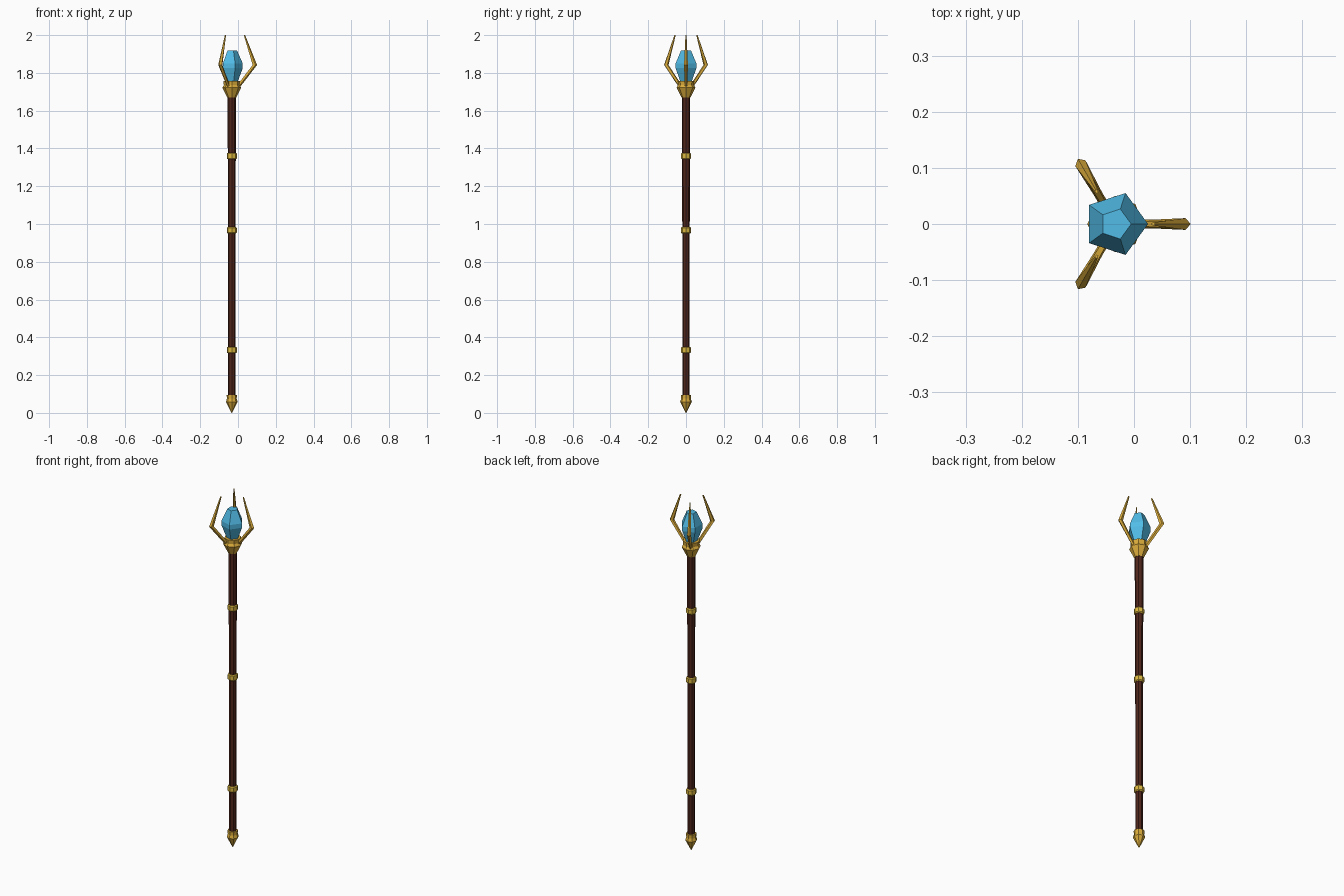
import bpy, bmesh, math
from mathutils import Vector

if "Cube" in bpy.data.objects:
    bpy.data.objects.remove(bpy.data.objects["Cube"])

CX = -0.033  # staff axis


def mat(name, c):
    m = bpy.data.materials.new(name)
    m.diffuse_color = (*c, 1)
    m.use_nodes = True
    m.node_tree.nodes["Principled BSDF"].inputs["Base Color"].default_value = m.diffuse_color
    return m


gold = mat("gold", (0.72, 0.42, 0.045))
band_gold = mat("band gold", (0.72, 0.48, 0.05))
wood = mat("dark wood", (0.078, 0.019, 0.011))
blue = mat("blue crystal", (0.09, 0.54, 0.86))


def loft(name, rings, m):
    """Skin a list of equal-length point rings with flat faces and capped ends."""
    bm = bmesh.new()
    vs = [[bm.verts.new(p) for p in r] for r in rings]
    n = len(rings[0])
    for a, b in zip(vs, vs[1:]):
        for i in range(n):
            j = (i + 1) % n
            bm.faces.new((a[i], a[j], b[j], b[i]))
    bm.faces.new(vs[0][::-1])
    bm.faces.new(vs[-1])
    bmesh.ops.recalc_face_normals(bm, faces=bm.faces)
    me = bpy.data.meshes.new(name)
    bm.to_mesh(me)
    bm.free()
    me.materials.append(m)
    ob = bpy.data.objects.new(name, me)
    bpy.context.collection.objects.link(ob)
    return ob


def turned(name, profile, n, m):
    """Faceted turned part from (radius, z) pairs."""
    return loft(name, [[(CX + r * math.cos(math.tau * i / n),
                         r * math.sin(math.tau * i / n), z)
                        for i in range(n)] for r, z in profile], m)


# shaft
turned("shaft", [(0.019, 0.07), (0.019, 0.8), (0.021, 1.3), (0.022, 1.69)], 8, wood)

# bands round the shaft
for k, z in enumerate((0.333, 0.967, 1.36)):
    turned(f"band_{k + 1}", [(0.022, z - 0.017), (0.0265, z - 0.012),
                             (0.0265, z + 0.012), (0.022, z + 0.017)], 8, band_gold)

# pointed foot
turned("foot_spike", [(0.002, 0.0), (0.031, 0.058), (0.026, 0.075), (0.027, 0.095)], 8, gold)

# flared socket
turned("socket", [(0.024, 1.67), (0.05, 1.722), (0.042, 1.735), (0.044, 1.757)], 8, gold)

# five-sided crystal
turned("crystal", [(0.028, 1.745), (0.058, 1.825), (0.058, 1.85), (0.028, 1.918)], 5, blue)

# three bent claws: (radial distance, z, radial half thickness, half width)
path = [(0.03, 1.725, 0.011, 0.008), (0.06, 1.762, 0.010, 0.008),
        (0.121, 1.842, 0.013, 0.011), (0.067, 2.0, 0.004, 0.003)]
for k in range(3):
    a = math.tau * k / 3
    out = Vector((math.cos(a), math.sin(a), 0))
    side = Vector((-out.y, out.x, 0))
    rings = []
    for i, (r, z, t, w) in enumerate(path):
        # tilt cross-sections to follow the arm, level at the elbow and tip
        lift = -0.7 if i < 2 else 0.0
        d = (out + Vector((0, 0, lift))).normalized()
        c = Vector((CX, 0, z)) + out * r
        rings.append([c + d * t * math.cos(math.tau * j / 5)
                      + side * w * math.sin(math.tau * j / 5) for j in range(5)])
    loft(f"claw_{k + 1}", rings, gold)
